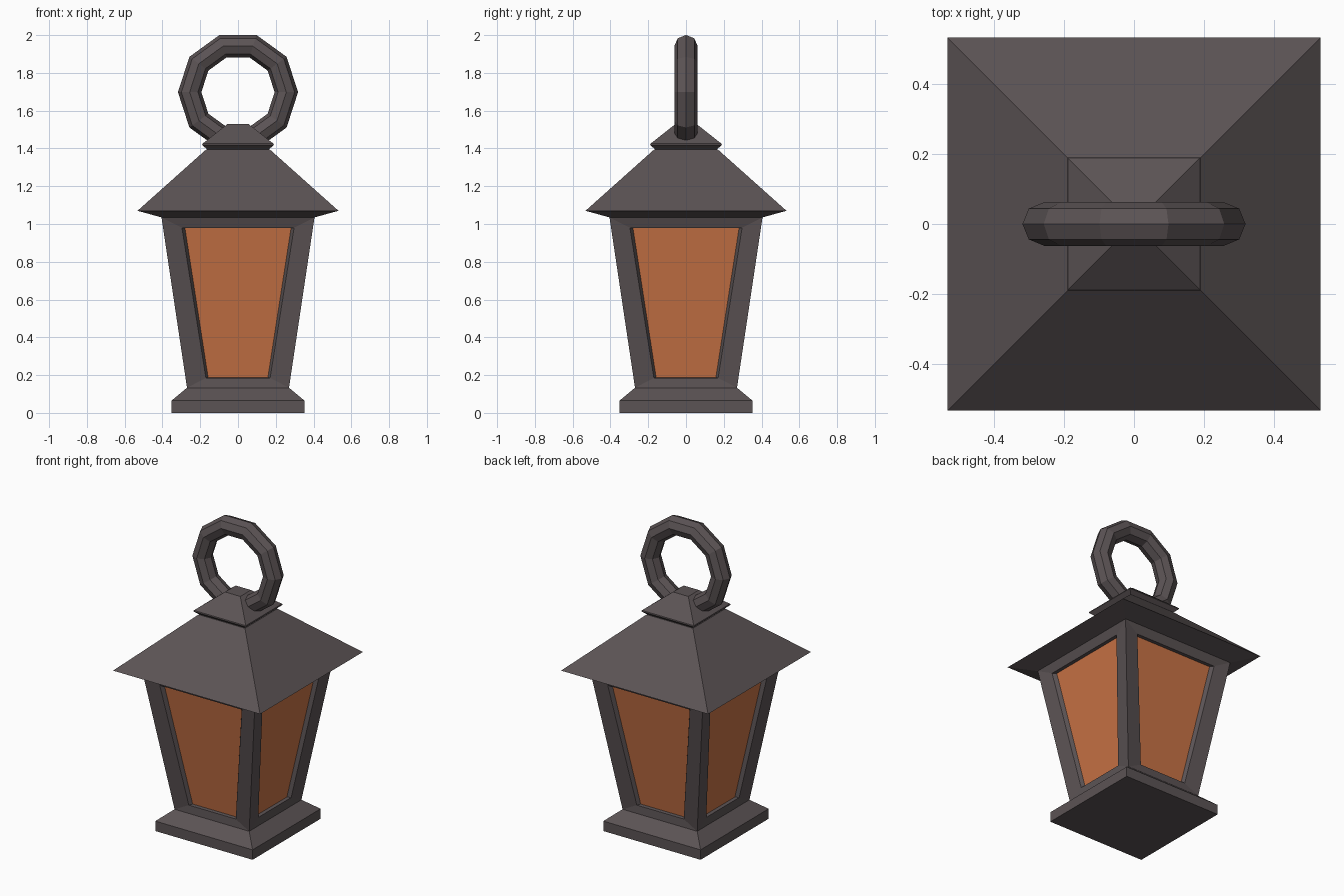
import bpy, bmesh
from math import radians
from mathutils import Matrix, Vector

if "Cube" in bpy.data.objects:
    bpy.data.objects.remove(bpy.data.objects["Cube"])


def material(name, rgb):
    m = bpy.data.materials.new(name)
    m.diffuse_color = (*rgb, 1)
    m.use_nodes = True
    m.node_tree.nodes["Principled BSDF"].inputs["Base Color"].default_value = m.diffuse_color
    return m


METAL = material("dark_metal", (0.105, 0.087, 0.09))
GLASS = material("amber_glass", (0.58, 0.17, 0.06))


def finish(name, bm, mat):
    bmesh.ops.remove_doubles(bm, verts=bm.verts, dist=1e-4)
    mesh = bpy.data.meshes.new(name)
    bm.to_mesh(mesh)
    bm.free()
    mesh.materials.append(mat)
    bpy.context.collection.objects.link(bpy.data.objects.new(name, mesh))


def square_loft(name, profile):
    """Closed square tower from (half width, height) pairs."""
    bm = bmesh.new()
    rings = [[bm.verts.new((sx * h, sy * h, z)) for sx, sy in
              ((-1, -1), (1, -1), (1, 1), (-1, 1))] for h, z in profile]
    for a, b in zip(rings, rings[1:]):
        for i in range(4):
            j = (i + 1) % 4
            bm.faces.new((a[i], a[j], b[j], b[i]))
    bm.faces.new(rings[0][::-1])
    bm.faces.new(rings[-1])
    finish(name, bm, METAL)


Z0, Z1, H0, H1 = 0.133, 1.035, 0.27, 0.405


def trapezoid(x0, x1, z0, z1, depth):
    """Loop on the sloping front wall, sunk inwards by depth."""
    def y(z):
        return -(H0 + (H1 - H0) * (z - Z0) / (Z1 - Z0)) + depth
    return [Vector((x, y(z), z)) for x, z in
            ((-x0, z0), (x0, z0), (x1, z1), (-x1, z1))]


outer = trapezoid(H0, H1, Z0, Z1, 0)
opening = trapezoid(0.17, 0.297, 0.185, 0.98, 0.012)
pane = trapezoid(0.158, 0.281, 0.187, 0.98, 0.035)

# Four window frames with bevelled rims, and their panes
frame, glass = bmesh.new(), bmesh.new()
for k in range(4):
    rot = Matrix.Rotation(radians(90 * k), 3, 'Z')
    loops = [[frame.verts.new(rot @ p) for p in loop]
             for loop in (outer, opening, pane)]
    for a, b in zip(loops, loops[1:]):
        for i in range(4):
            j = (i + 1) % 4
            frame.faces.new((a[i], a[j], b[j], b[i]))
    glass.faces.new([glass.verts.new(rot @ p) for p in pane])
finish("window_frame", frame, METAL)
finish("window_panes", glass, GLASS)

# Base, roof and cap
square_loft("base", [(0.352, 0), (0.352, 0.065), (0.27, 0.133)])
square_loft("roof", [(0.405, 1.035), (0.532, 1.07), (0.168, 1.395)])
square_loft("cap", [(0.163, 1.395), (0.19, 1.418), (0.188, 1.425), (0.055, 1.53)])

# Hanging ring
bpy.ops.mesh.primitive_torus_add(
    major_segments=10, minor_segments=8, major_radius=0.256, minor_radius=0.062,
    location=(0, 0, 1.698), rotation=(radians(90), 0, 0))
ring = bpy.context.object
ring.name = "hanging_ring"
ring.data.materials.append(METAL)
for p in ring.data.polygons:
    p.use_smooth = False
